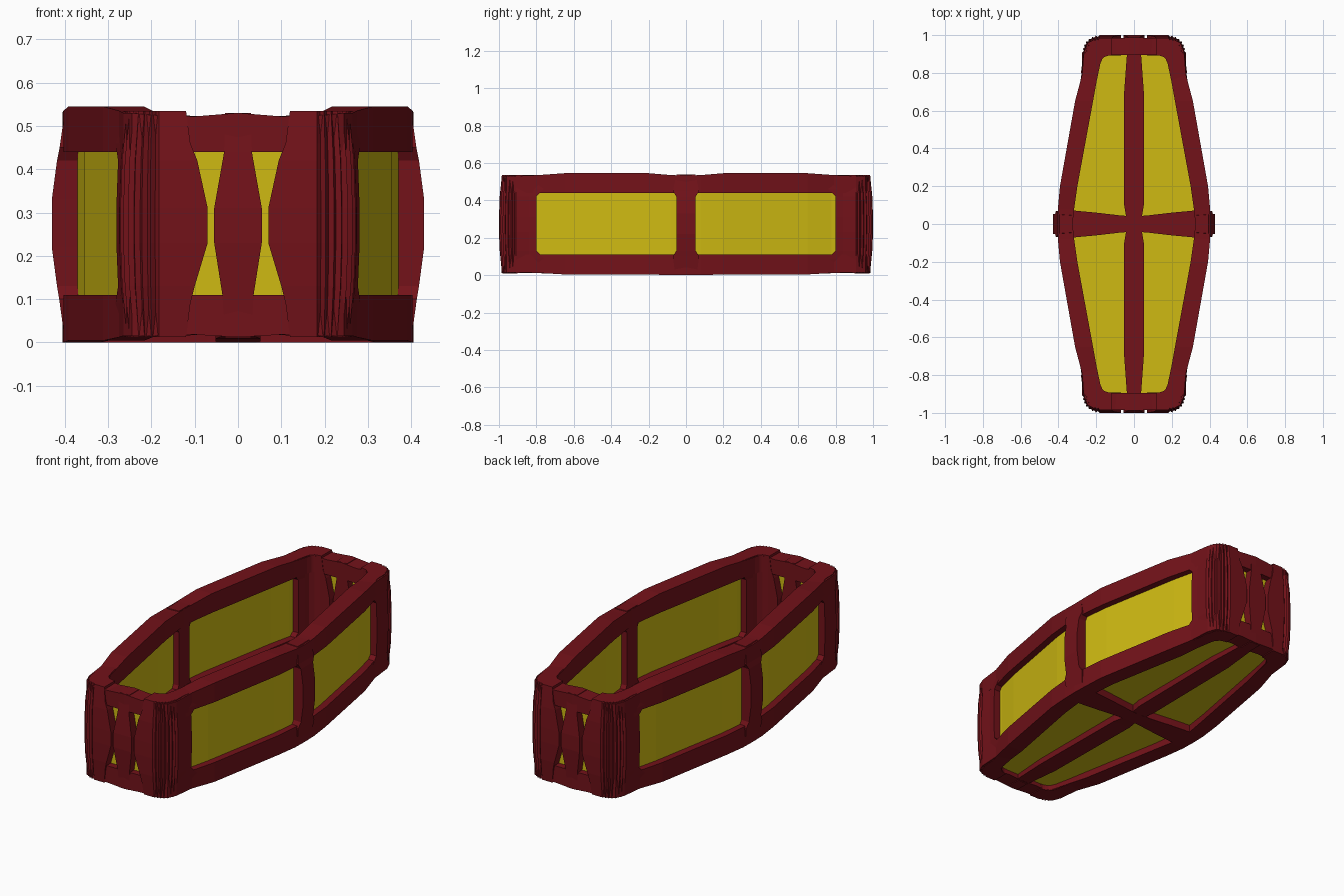
import bpy, bmesh
from math import sin, cos, pi

if "Cube" in bpy.data.objects:
    bpy.data.objects.remove(bpy.data.objects["Cube"])


def paint(name, col):
    m = bpy.data.materials.new(name)
    m.diffuse_color = col
    m.use_nodes = True
    m.node_tree.nodes["Principled BSDF"].inputs["Base Color"].default_value = m.diffuse_color
    return m


RED = paint("dark_red", (0.17, 0.006, 0.01, 1))
YELLOW = paint("yellow", (0.62, 0.49, 0.006, 1))


def loft(name, loops, mat, ring=False, sx=1, sy=1):
    """Join matching cross-sections into a flat-shaded solid."""
    bm = bmesh.new()
    vs = [[bm.verts.new((x * sx, y * sy, z)) for x, y, z in lp] for lp in loops]
    n = len(vs[0])
    pairs = list(zip(vs, vs[1:]))
    if ring:
        pairs.append((vs[-1], vs[0]))
    else:
        bm.faces.new(vs[0])
        bm.faces.new(vs[-1])
    for a, b in pairs:
        for i in range(n):
            j = (i + 1) % n
            bm.faces.new((a[i], a[j], b[j], b[i]))
    bmesh.ops.recalc_face_normals(bm, faces=bm.faces)
    me = bpy.data.meshes.new(name)
    bm.to_mesh(me)
    bm.free()
    me.materials.append(mat)
    ob = bpy.data.objects.new(name, me)
    bpy.context.collection.objects.link(ob)


def full(quarter):
    """Mirror a quarter outline (from the x axis to the y axis) to a closed one."""
    half = quarter + [(-p[0], *p[1:]) for p in quarter[-2::-1]]
    return half + [(p[0], -p[1], *p[2:]) for p in half[-2:0:-1]]


# Rail plan: outer x, y, inner x, y, bottom z, top z
Q = [(.405, 0, .325, 0, 0, .532), (.403, .08, .317, .08, 0, .535),
     (.392, .2, .30, .2, .004, .545), (.312, .65, .217, .65, .004, .545),
     (.275, .79, .197, .76, .012, .535), (.265, .91, .178, .85, .015, .53),
     (.245, .96, .165, .88, .015, .53), (.20, .98, .13, .895, .015, .525),
     (.10, .985, .09, .895, .018, .522), (0, .987, 0, .895, .012, .53)]
half = Q + [(-a, b, -c, d, e, f) for a, b, c, d, e, f in Q[-2::-1]]
PLAN = half + [(a, -b, c, -d, e, f) for a, b, c, d, e, f in half[-2:0:-1]]


def rail(name, top):
    secs = []
    for ox, oy, ix, iy, zb, zt in PLAN:
        lo, hi = (.44, zt) if top else (zb, .11)
        secs.append([(ox, oy, lo), (ox, oy, hi), (ix, iy, hi), (ix, iy, lo)])
    loft(name, secs, RED, ring=True)


rail("top_rail", True)
rail("bottom_rail", False)

# Yellow wall band, set back between the rails
band = []
for ox, oy, ix, iy, zb, zt in PLAN:
    def at(t):
        return ox + (ix - ox) * t, oy + (iy - oy) * t
    a, b = at(.4), at(.55)
    band.append([(*a, .07), (*a, .48), (*b, .48), (*b, .07)])
loft("wall_panels", band, YELLOW, ring=True)

# Yellow floor plate
floor = [(p[0] * .55 + p[2] * .45, p[1] * .55 + p[3] * .45) for p in PLAN]
loft("floor_panel", [[(x, y, z) for x, y in floor] for z in (.04, .055)], YELLOW)

# Floor ribs: lengthwise spine and crossbar, waisted near the crossing
for s in (1, -1):
    spine = [(0, .04, 0), (.03, .04, 0), (.10, .052, .002), (.70, .052, .008), (.93, .035, .015)]
    loft("floor_spine", [[(-w, y, z), (w, y, z), (w, y, .09), (-w, y, .09)]
                         for y, w, z in spine], RED, sy=s)
    cross = [(0, .04), (.07, .045), (.2, .06), (.36, .075)]
    loft("floor_crossbar", [[(x, -w, 0), (x, w, 0), (x, w, .09), (x, -w, .09)]
                            for x, w in cross], RED, sx=s)

# Bowed posts at the middle of each side: z, outer x, half width
side = [(0, .39, .06), (.02, .402, .06), (.10, .413, .07), (.13, .418, .052),
        (.22, .43, .052), (.33, .43, .052), (.42, .418, .052), (.45, .412, .07),
        (.52, .402, .055), (.537, .395, .05)]
for s in (1, -1):
    loft("side_post", [[(x, -w, z), (x, w, z), (.325, w * .9, z), (.325, -w * .9, z)]
                       for z, x, w in side], RED, sx=s)

# Hourglass end posts: z, half width, outer y
end = [(.01, .03, .982), (.11, .036, .99), (.23, .055, 1), (.31, .055, 1),
       (.44, .032, .99), (.53, .03, .982)]
for s in (1, -1):
    loft("end_post", [[(-w, y, z), (w, y, z), (w, .9, z), (-w, .9, z)]
                      for z, w, y in end], RED, sy=s)

# Fluted corner posts: z, bulge, slot edge x, window edge y
corner = [(.012, -.012, .12, .76), (.09, -.004, .11, .76), (.13, 0, .10, .80),
          (.23, .004, .07, .80), (.31, .004, .07, .80), (.42, 0, .094, .80),
          (.46, -.004, .11, .76), (.535, -.012, .12, .76)]
N = 14
for sx in (1, -1):
    for sy in (1, -1):
        loops = []
        for z, b, xs, ys in corner:
            lp = [(.277 + b + (.80 - ys) * .25, ys, z), (.272 + b, .84, z)]
            for i in range(N + 1):
                a = i / N * pi / 2
                r = .088 + b - (.009 if i % 2 else 0)
                lp.append((.182 + r * cos(a), .908 + r * sin(a), z))
            lp += [(xs, .996 + b, z), (xs, .893, z)]
            for i in range(4):
                a = (1 - i / 3) * pi / 2
                lp.append((.13 + .053 * cos(a), .84 + .053 * sin(a), z))
            lp.append((.195 + (.80 - ys) * .15, ys, z))
            loops.append(lp)
        loft("corner_post", loops, RED, sx=sx, sy=sy)
